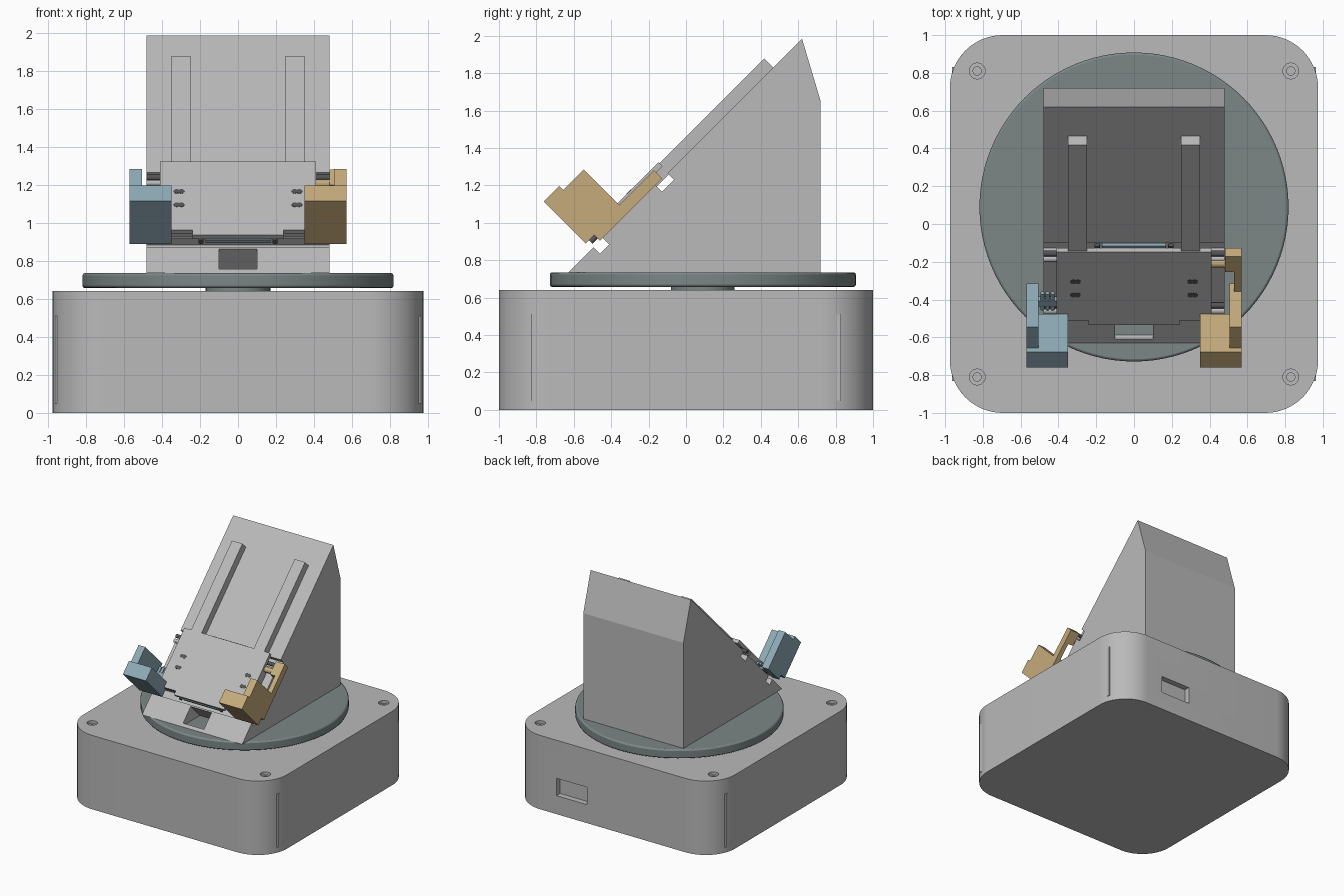
import bpy, bmesh
from math import radians
from mathutils import Matrix, Vector

if "Cube" in bpy.data.objects:
    bpy.data.objects.remove(bpy.data.objects["Cube"])


def material(name, rgb):
    m = bpy.data.materials.new(name)
    m.use_nodes = True
    m.diffuse_color = (*rgb, 1)
    m.node_tree.nodes["Principled BSDF"].inputs["Base Color"].default_value = (*rgb, 1)
    return m


GREY = material("light grey", (0.49, 0.49, 0.495))
SLATE = material("slate", (0.20, 0.24, 0.24))
TAN = material("tan", (0.56, 0.41, 0.20))
BLUE = material("pale blue", (0.27, 0.40, 0.46))
DARK = material("dark grey", (0.09, 0.09, 0.095))

WORLD = Matrix.Identity(4)
# Ramp frame: x across, y up the slope, z out of the slope
RAMP = Matrix.Translation((0, -0.63, 0.735)) @ Matrix.Rotation(radians(45), 4, "X")


def finish(name, bm, mat, frame=WORLD):
    bmesh.ops.recalc_face_normals(bm, faces=bm.faces)
    mesh = bpy.data.meshes.new(name)
    bm.to_mesh(mesh)
    bm.free()
    mesh.transform(frame)
    mesh.materials.append(mat)
    obj = bpy.data.objects.new(name, mesh)
    bpy.context.collection.objects.link(obj)
    return obj


def box(name, xs, ys, zs, mat=GREY, frame=WORLD):
    bm = bmesh.new()
    bmesh.ops.create_cube(bm, size=1)
    lo, hi = Vector((xs[0], ys[0], zs[0])), Vector((xs[1], ys[1], zs[1]))
    for v in bm.verts:
        v.co = (lo + hi) / 2 + v.co * (hi - lo)
    return finish(name, bm, mat, frame)


def prism(name, outline, depth, mat=GREY, frame=WORLD):
    """Extrude a closed outline of points along the depth vector."""
    bm = bmesh.new()
    face = bm.faces.new([bm.verts.new(p) for p in outline])
    ext = bmesh.ops.extrude_face_region(bm, geom=[face])["geom"]
    bmesh.ops.translate(bm, vec=depth, verts=[g for g in ext if isinstance(g, bmesh.types.BMVert)])
    return finish(name, bm, mat, frame)


def rod(name, a, b, r, mat=DARK, frame=WORLD, sides=24):
    a, b = Vector(a), Vector(b)
    bm = bmesh.new()
    bmesh.ops.create_cone(bm, cap_ends=True, segments=sides, radius1=r, radius2=r, depth=(b - a).length)
    turn = (b - a).to_track_quat("Z", "Y").to_matrix().to_4x4()
    return finish(name, bm, mat, frame @ Matrix.Translation((a + b) / 2) @ turn)


def activate(obj):
    bpy.ops.object.select_all(action="DESELECT")
    obj.select_set(True)
    bpy.context.view_layer.objects.active = obj


def smooth(obj):
    activate(obj)
    bpy.ops.object.shade_smooth_by_angle(angle=radians(30))


def cut(obj, cutter):
    cutter.hide_render = True
    mod = obj.modifiers.new("cut", "BOOLEAN")
    mod.operation, mod.solver, mod.object = "DIFFERENCE", "EXACT", cutter
    activate(obj)
    bpy.ops.object.modifier_apply(modifier=mod.name)
    bpy.data.objects.remove(cutter)


# Housing: rounded block with screw holes and a port at the back
base = box("base_housing", (-0.975, 0.975), (-1, 1), (0, 0.64))
bm = bmesh.new()
bm.from_mesh(base.data)
upright = [e for e in bm.edges if abs(e.verts[0].co.z - e.verts[1].co.z) > 0.1]
bmesh.ops.bevel(bm, geom=upright, offset=0.28, segments=16, profile=0.5, affect="EDGES")
bm.to_mesh(base.data)
bm.free()
for x in (-0.83, 0.83):
    for y in (-0.81, 0.81):
        cut(base, rod("cutter", (x, y, 0.615), (x, y, 0.7), 0.042))
        cut(base, rod("cutter", (x, y, 0.55), (x, y, 0.7), 0.022))
cut(base, box("cutter", (0.25, 0.54), (0.95, 1.1), (0.16, 0.31)))
smooth(base)
# Side plates whose edges peep out at the rounded corners
for side, s in (("right", -1), ("left", 1)):
    box(side + "_side_plate", sorted((s * 0.9, s * 0.963)), (-0.83, 0.83), (0.05, 0.51))

# Turntable and its neck
smooth(rod("turntable_neck", (0, 0.09, 0.62), (0, 0.09, 0.67), 0.17, SLATE, sides=48))
disc = rod("turntable", (0, 0.09, 0.657), (0, 0.09, 0.735), 0.818, SLATE, sides=96)
bev = disc.modifiers.new("rim", "BEVEL")
bev.width, bev.segments, bev.limit_method = 0.012, 2, "ANGLE"
smooth(disc)

# Wedge tower with cross channels and a cable opening
profile = [(-0.63, 0.735), (0.62, 1.985), (0.72, 1.65), (0.72, 0.735)]
wedge = prism("wedge_tower", [(-0.48, y, z) for y, z in profile], (0.96, 0, 0))
for lo, hi in ((0.19, 0.26), (0.66, 0.75)):
    cut(wedge, box("cutter", (-1, 1), (lo, hi), (-0.05, 0.2), frame=RAMP))
cut(wedge, box("cutter", (-0.1, 0.1), (0.03, 0.178), (-0.3, 0.2), frame=RAMP))

# Carriage cover with a central tongue
half = [(0.24, 0.21), (0.24, 0.245), (0.41, 0.245), (0.41, 0.757)]
outline = half + [(-x, u) for x, u in reversed(half)]
prism("carriage_cover", [(x, u, 0.045) for x, u in outline], (0, 0, 0.03), frame=RAMP)
box("carriage_core", (-0.41, 0.41), (0.27, 0.65), (-0.01, 0.046), frame=RAMP)
box("blue_insert", (-0.17, 0.17), (0.205, 0.768), (0.018, 0.04), BLUE, RAMP)

for side, s in (("right", -1), ("left", 1)):
    def span(a, b):
        return sorted((s * a, s * b))

    # Rails, guide pins and cover bolts
    box(side + "_rail", span(0.25, 0.35), (0.6, 1.55), (-0.01, 0.067), frame=RAMP)
    rod(side + "_guide_pin", (s * 0.195, 0.2, 0.03), (s * 0.195, 0.765, 0.03), 0.014, frame=RAMP)
    for u in (0.434, 0.533):
        for dx in (-0.012, 0.012):
            rod(side + "_cover_bolt", (s * 0.31 + dx, u, 0.07), (s * 0.31 + dx, u, 0.077), 0.016, frame=RAMP)

    # Clamp blocks
    mat = TAN if s > 0 else BLUE
    box(side + "_clamp_head", span(0.35, 0.57), (0.175, 0.293), (0.075, 0.36), mat, RAMP)
    box(side + "_clamp_foot", span(0.35, 0.57), (0.175, 0.24), (0.042, 0.08), mat, RAMP)
    box(side + "_clamp_cheek", span(0.505, 0.57), (0.24, 0.447), (0.0, 0.329), mat, RAMP)

    # Cross pins between the clamps and the carriage
    for u in (0.30, 0.69):
        rod(side + "_cross_pin", (s * 0.38, u, 0.02), (s * 0.48, u, 0.02), 0.016, frame=RAMP)
        rod(side + "_light_pin", (s * 0.38, u - 0.04, 0.02), (s * 0.48, u - 0.04, 0.02), 0.016, GREY, RAMP)

# Long arm on the left clamp
box("left_clamp_arm", (0.53, 0.57), (0.44, 0.6), (0, 0.062), TAN, RAMP)
box("left_clamp_hook", (0.482, 0.57), (0.595, 0.71), (0, 0.062), TAN, RAMP)
rod("left_clamp_pin", (0.40, 0.63, 0.035), (0.49, 0.63, 0.035), 0.022, TAN, RAMP)

# Short teeth on the right clamp
for i in range(3):
    x = -0.485 + 0.027 * i
    rod("right_clamp_tooth", (x, 0.29, 0.035), (x, 0.41, 0.035), 0.011, BLUE, RAMP)
box("right_clamp_bridge", (-0.51, -0.41), (0.32, 0.36), (0.01, 0.045), BLUE, RAMP)
